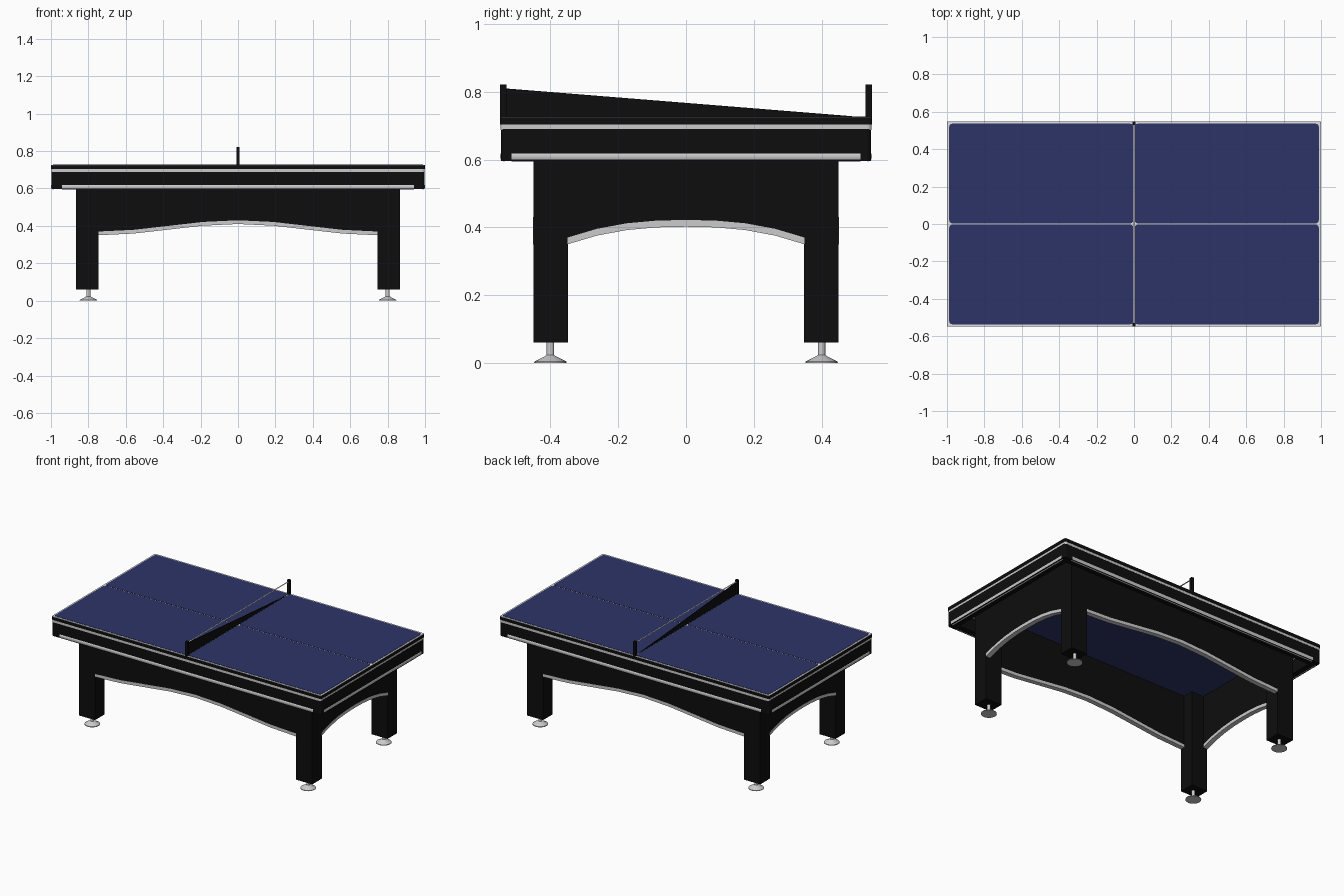
import bpy, bmesh, math
from mathutils import Matrix

if "Cube" in bpy.data.objects:
    bpy.data.objects.remove(bpy.data.objects["Cube"])


def material(name, rgb):
    m = bpy.data.materials.new(name)
    m.diffuse_color = (*rgb, 1)
    m.use_nodes = True
    m.node_tree.nodes["Principled BSDF"].inputs["Base Color"].default_value = m.diffuse_color
    return m


BLACK = material("black", (0.004, 0.004, 0.004))
BLUE = material("playing_blue", (0.026, 0.034, 0.135))
SILVER = material("silver", (0.6, 0.6, 0.6))
WHITE = material("line_white", (0.75, 0.75, 0.75))


def make(name, verts, faces, *mats, smooth=False):
    me = bpy.data.meshes.new(name)
    me.from_pydata(verts, [], faces)
    bm = bmesh.new()
    bm.from_mesh(me)
    bmesh.ops.recalc_face_normals(bm, faces=bm.faces)
    bm.to_mesh(me)
    bm.free()
    for m in mats:
        me.materials.append(m)
    ob = bpy.data.objects.new(name, me)
    bpy.context.collection.objects.link(ob)
    if smooth:
        bpy.context.view_layer.objects.active = ob
        ob.select_set(True)
        bpy.ops.object.shade_smooth_by_angle(angle=math.radians(40))
        ob.select_set(False)
    return ob


def prism(name, loop, z0, z1, *mats):
    n = len(loop)
    verts = [(x, y, z) for z in (z0, z1) for x, y in loop]
    faces = [(i, (i + 1) % n, n + (i + 1) % n, n + i) for i in range(n)]
    return make(name, verts, faces + [tuple(range(n)), tuple(range(n, 2 * n))], *mats)


def round_rect(x0, x1, y0, y1, r, seg=3):
    pts = []
    corners = [(x1 - r, y1 - r), (x0 + r, y1 - r), (x0 + r, y0 + r), (x1 - r, y0 + r)]
    for k, (cx, cy) in enumerate(corners):
        for i in range(seg + 1):
            a = math.pi / 2 * (k + i / seg)
            pts.append((cx + r * math.cos(a), cy + r * math.sin(a)))
    return pts


def ring(name, hx, hy, width, z0, z1, mat):
    outer = round_rect(-hx, hx, -hy, hy, 0.012)
    inner = round_rect(-hx + width, hx - width, -hy + width, hy - width, 0.005)
    n = len(outer)
    verts = [(x, y, z) for l, z in ((outer, z0), (outer, z1), (inner, z1), (inner, z0)) for x, y in l]
    faces = [(k * n + i, k * n + (i + 1) % n, (k + 1) % 4 * n + (i + 1) % n, (k + 1) % 4 * n + i)
             for k in range(4) for i in range(n)]
    return make(name, verts, faces, mat)


def sweep(name, profile, half, turn, mat, smooth=False):
    """Extrude an (outward, z) profile along a side; turn is the side's angle."""
    n = len(profile)
    verts = [(s * half, -o, z) for s in (-1, 1) for o, z in profile]
    faces = [(i, (i + 1) % n, n + (i + 1) % n, n + i) for i in range(n)]
    ob = make(name, verts, faces + [tuple(range(n)), tuple(range(n, 2 * n))], mat, smooth=smooth)
    ob.data.transform(Matrix.Rotation(turn, 4, 'Z'))


def arch(name, half, low, high, out, thick, turn, mat, seg=8):
    """Panel between two height functions of t in -1..1."""
    verts, faces = [], []
    for i in range(seg + 1):
        t = 2 * i / seg - 1
        for y, z in ((-out, low(t)), (-out, high(t)), (-out + thick, high(t)), (-out + thick, low(t))):
            verts.append((t * half, y, z))
    for i in range(seg):
        a = i * 4
        faces += [(a + k, a + (k + 1) % 4, a + 4 + (k + 1) % 4, a + 4 + k) for k in range(4)]
    e = seg * 4
    faces += [(0, 1, 2, 3), (e, e + 1, e + 2, e + 3)]
    ob = make(name, verts, faces, mat)
    ob.data.transform(Matrix.Rotation(turn, 4, 'Z'))


# Table top: black edged slab with blue underside, white sheet, four blue courts
slab = prism("top_slab", round_rect(-1, 1, -.549, .549, .01), .704, .724, BLACK, BLUE)
for p in slab.data.polygons:
    p.material_index = 1 if p.normal.z < -.5 else 0
prism("line_sheet", round_rect(-.999, .999, -.548, .548, .01), .7235, .7262, WHITE)
for sx in (-1, 1):
    for sy in (-1, 1):
        xs = sorted((sx * .004, sx * .988))
        ys = sorted((sy * .003, sy * .536))
        prism("court_panel", round_rect(*xs, *ys, .016), .726, .728, BLUE)

# Apron frame and its light bands
ring("top_band", .997, .547, .04, .688, .704, SILVER)
ring("apron", .998, .546, .05, .596, .69, BLACK)
for k in range(4):
    out, half = ((.545, .94), (.996, .515))[k % 2]
    prof = [(-.01, .621), (0, .621), (.003, .617), (.004, .61), (.003, .603), (0, .597), (-.01, .594)]
    sweep("apron_strip", [(out + o, z) for o, z in prof], half, k * math.pi / 2, SILVER, True)

# Arched leg panels with silver trim
def long_arch(t):
    return .37 + .06 * (.5 + .5 * math.cos(math.pi * t))


def short_arch(t):
    return .37 + .052 * (1 - abs(t) ** 2.4)


for k in range(4):
    out, half, fn = ((.45, .746, long_arch), (.865, .35, short_arch))[k % 2]
    turn = k * math.pi / 2
    arch("leg_panel", half, fn, lambda t: .704, out, .03, turn, BLACK)
    arch("arch_trim", half, lambda t: fn(t) - .02, fn, out + .001, .032, turn, SILVER)

# Legs and levelling feet
foot = [(.001, 0), (.048, 0), (.047, .004), (.016, .02), (.011, .023), (.011, .062), (.001, .062)]
N = 20
for sx in (-1, 1):
    for sy in (-1, 1):
        xs = sorted((sx * .745, sx * .865))
        ys = sorted((sy * .348, sy * .45))
        prism("leg", [(xs[0], ys[0]), (xs[1], ys[0]), (xs[1], ys[1]), (xs[0], ys[1])], .06, .704, BLACK)
        verts = [(sx * .8 + r * math.cos(2 * math.pi * j / N), sy * .4 + r * math.sin(2 * math.pi * j / N), z)
                 for r, z in foot for j in range(N)]
        faces = [(i * N + j, i * N + (j + 1) % N, (i + 1) * N + (j + 1) % N, (i + 1) * N + j)
                 for i in range(len(foot) - 1) for j in range(N)]
        faces += [tuple(range(N)), tuple(range((len(foot) - 1) * N, len(foot) * N))]
        make("levelling_foot", verts, faces, SILVER, smooth=True)

# Net posts, sloping net and top tape
for sy in (-1, 1):
    ys = sorted((sy * .53, sy * .549))
    prism("net_post", [(-.009, ys[0]), (.009, ys[0]), (.009, ys[1]), (-.009, ys[1])], .704, .822, BLACK)
net = [(-.531, .724), (.531, .724), (.48, .729), (-.531, .81)]
make("net", [(x, y, z) for x in (-.001, .001) for y, z in net],
     [(0, 1, 2, 3), (4, 5, 6, 7)] + [(i, (i + 1) % 4, 4 + (i + 1) % 4, 4 + i) for i in range(4)], BLACK)
make("net_tape", [(-.005, -.531, .812), (.005, -.531, .812), (.005, .531, .812), (-.005, .531, .812)],
     [(0, 1, 2, 3)], WHITE)
